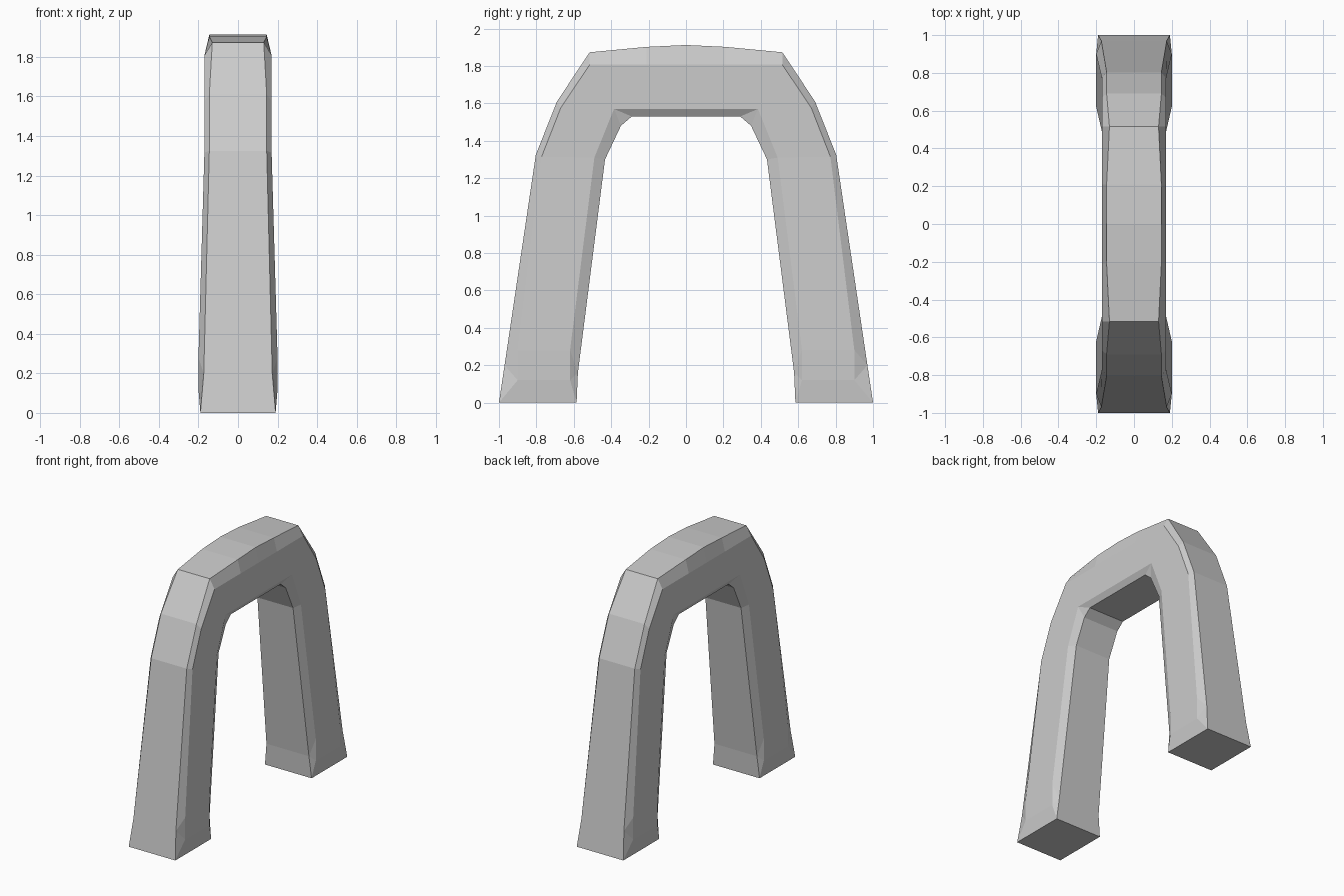
import bpy, bmesh

if "Cube" in bpy.data.objects:
    bpy.data.objects.remove(bpy.data.objects["Cube"])

# Sections from foot to crown, each running outer flat -> outer face edge ->
# inner face edge -> inner flat as (half width, y, z)
SECTIONS = [
    [(.19, 1.0, 0), (.19, 1.0, 0), (.19, .585, 0), (.19, .585, 0)],
    [(.173, .97, .2), (.2, .90, .12), (.2, .62, .12), (.173, .578, .16)],
    [(.173, .97, .2), (.2, .90, .28), (.2, .62, .28), (.173, .578, .16)],
    [(.145, .803, 1.325), (.17, .772, 1.315), (.17, .49, 1.31), (.145, .433, 1.30)],
    [(.145, .69, 1.61), (.17, .67, 1.575), (.17, .385, 1.57), (.145, .348, 1.48)],
    [(.13, .515, 1.873), (.17, .515, 1.807), (.17, .385, 1.57), (.145, .29, 1.53)],
    [(.145, .21, 1.902), (.17, .21, 1.807), (.17, .21, 1.57), (.145, .21, 1.53)],
    [(.145, 0, 1.912), (.17, 0, 1.807), (.17, 0, 1.57), (.145, 0, 1.53)],
]


def ring(bm, section, side):
    pts = [(x, y * side, z) for x, y, z in section]
    pts += [(-x, y * side, z) for x, y, z in reversed(section)]
    return [bm.verts.new(p) for p in pts]


# Chamfered arch, swept from one foot over the crown to the other
bm = bmesh.new()
rings = [ring(bm, s, 1) for s in SECTIONS]
rings += [ring(bm, s, -1) for s in reversed(SECTIONS[:-1])]
for a, b in zip(rings, rings[1:]):
    for i in range(8):
        j = (i + 1) % 8
        bm.faces.new((a[i], a[j], b[j], b[i]))
bm.faces.new(rings[0])
bm.faces.new(rings[-1])

# Collapse the chamfers where they run out to sharp corners
bmesh.ops.remove_doubles(bm, verts=bm.verts, dist=.0005)
bmesh.ops.recalc_face_normals(bm, faces=bm.faces)
mesh = bpy.data.meshes.new("arch")
bm.to_mesh(mesh)
bm.free()
bpy.context.collection.objects.link(bpy.data.objects.new("arch", mesh))
